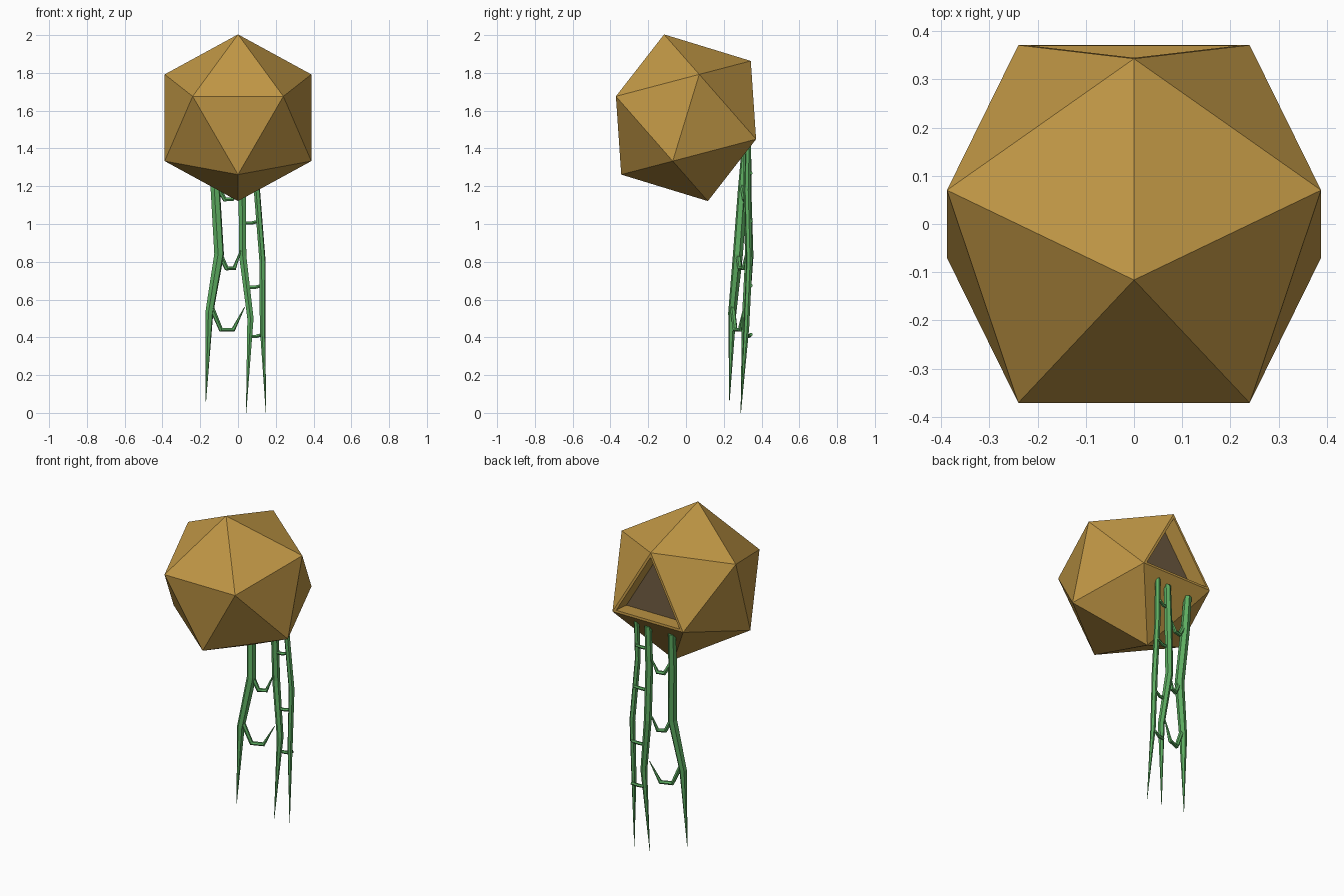
import bpy, bmesh
from math import radians
from mathutils import Vector, Matrix

if "Cube" in bpy.data.objects:
    bpy.data.objects.remove(bpy.data.objects["Cube"])


def material(name, rgb):
    m = bpy.data.materials.new(name)
    m.diffuse_color = (*rgb, 1)
    m.use_nodes = True
    m.node_tree.nodes["Principled BSDF"].inputs["Base Color"].default_value = m.diffuse_color
    return m


wood = material("ochre", (0.53, 0.31, 0.06))
soil = material("soil", (0.15, 0.10, 0.05))
green = material("vine_green", (0.11, 0.42, 0.12))

# Planter: icosahedron from three golden rectangles, tipped about x
A, B = 0.24, 0.388
bm = bmesh.new()
for s in (-1, 1):
    for t in (-1, 1):
        for p in ((0, s * A, t * B), (s * A, t * B, 0), (s * B, 0, t * A)):
            bm.verts.new(p)
bmesh.ops.convex_hull(bm, input=bm.verts[:])
bm.transform(Matrix.Translation((0, 0, 1.5625)) @ Matrix.Rotation(radians(-17), 4, 'X'))
bmesh.ops.recalc_face_normals(bm, faces=bm.faces[:])

# Triangular pocket in the rear face, with a soil floor
back = max(bm.faces, key=lambda f: f.calc_center_median().y)
bmesh.ops.inset_region(bm, faces=[back], thickness=0.028)
inward = -back.normal * 0.10
floor = bmesh.ops.extrude_discrete_faces(bm, faces=[back])["faces"][0]
bmesh.ops.translate(bm, verts=floor.verts[:], vec=inward)
floor.material_index = 1
me = bpy.data.meshes.new("planter")
bm.to_mesh(me)
bm.free()
me.materials.append(wood)
me.materials.append(soil)
planter = bpy.data.objects.new("planter", me)
bpy.context.collection.objects.link(planter)


def stem(name, points):
    """Six-sided tube through (x, y, z, radius) points."""
    cu = bpy.data.curves.new(name, 'CURVE')
    cu.dimensions = '3D'
    cu.bevel_depth = 1
    cu.bevel_resolution = 1
    cu.use_fill_caps = True
    sp = cu.splines.new('POLY')
    sp.points.add(len(points) - 1)
    for p, (x, y, z, r) in zip(sp.points, points):
        p.co = (x, y, z, 1)
        p.radius = r
    sp.use_smooth = False
    cu.materials.append(green)
    ob = bpy.data.objects.new(name, cu)
    bpy.context.collection.objects.link(ob)
    bpy.ops.object.select_all(action='DESELECT')
    ob.select_set(True)
    bpy.context.view_layer.objects.active = ob
    bpy.ops.object.convert(target='MESH')


# Three hanging vines, tapering to points
stem("left_vine", [(-.125, .315, 1.39, .022), (-.12, .30, 1.18, .026), (-.10, .275, .84, .027),
                   (-.152, .245, .53, .022), (-.17, .23, .06, .001)])
stem("middle_vine", [(.03, .325, 1.40, .020), (.022, .325, 1.15, .022), (.025, .335, .83, .022),
                     (.066, .315, .50, .019), (.043, .29, 0, .001)])
stem("right_vine", [(.105, .33, 1.42, .016), (.10, .325, 1.18, .017), (.13, .335, .80, .017),
                    (.13, .32, .45, .015), (.148, .29, 0, .001)])

# Drooping tendrils from the left vine toward the middle one
stem("upper_tendril", [(-.11, .30, 1.20, .014), (-.07, .31, 1.13, .013),
                       (-.03, .32, 1.13, .012), (.005, .325, 1.20, .004)])
stem("central_tendril", [(-.10, .275, .85, .014), (-.06, .285, .765, .013),
                         (-.02, .305, .765, .012), (.022, .325, .88, .002)])
stem("lower_tendril", [(-.145, .245, .57, .014), (-.09, .26, .44, .013),
                       (-.025, .285, .44, .012), (.035, .305, .56, .002)])

# Short rungs between the middle and right vines
for i, (z, x0, x1) in enumerate(((1.26, .03, .10), (1.005, .025, .115),
                                 (.665, .05, .13), (.405, .06, .132))):
    stem(f"rung_{i + 1}", [(x0, .325, z, .009), ((x0 + x1) / 2, .33, z, .010),
                           (x1, .345, z + .01, .009)])
